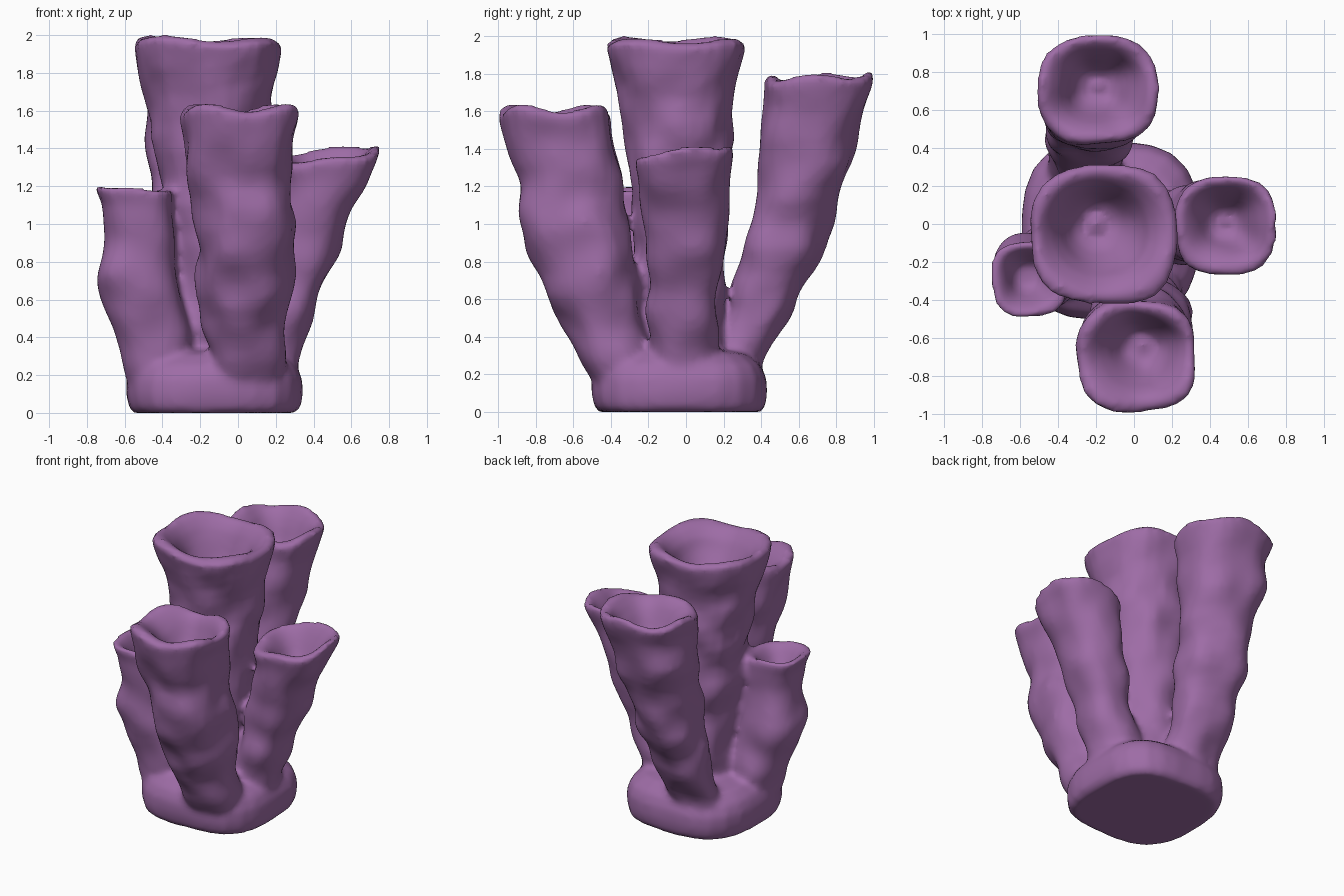
import bpy, bmesh, math
from mathutils import Vector, noise

SIDES = 28
bm = bmesh.new()


def ring(cx, cy, rx, ry, zfun, power=2.0, lump=0.0):
    """One closed loop of vertices, slightly squared and lumpy."""
    out = []
    for i in range(SIDES):
        a = 2 * math.pi * i / SIDES
        c, s = math.cos(a), math.sin(a)
        k = (abs(c) ** power + abs(s) ** power) ** (-1 / power)
        z = zfun(c, s)
        p = Vector((cx + rx * k * c, cy + ry * k * s, z))
        d = noise.noise(p * 5.0 + Vector((3.1, 7.7, 1.3))) * lump
        out.append(bm.verts.new(p + Vector((c, s, 0)) * d))
    return out


def skin(rings, last_centre):
    """Join loops, cap the bottom flat and close the end on a point."""
    for a, b in zip(rings, rings[1:]):
        for i in range(SIDES):
            j = (i + 1) % SIDES
            bm.faces.new((a[i], a[j], b[j], b[i]))
    bm.faces.new(rings[0][::-1])
    tip = bm.verts.new(last_centre)
    e = rings[-1]
    for i in range(SIDES):
        bm.faces.new((e[i], e[(i + 1) % SIDES], tip))


def spline(keys, z):
    """Smooth interpolation of (z, x, y, rx, ry) stations."""
    n = len(keys)
    i = max(k for k in range(n - 1) if keys[k][0] <= z or k == 0)
    p = [keys[max(0, min(n - 1, i + o))] for o in (-1, 0, 1, 2)]
    t = (z - p[1][0]) / (p[2][0] - p[1][0])
    return [0.5 * (2 * b + (c - a) * t + (2 * a - 5 * b + 4 * c - d) * t * t
                   + (3 * b - a - 3 * c + d) * t ** 3)
            for a, b, c, d in list(zip(*p))[1:]]


def tube(keys, tilt=(0, 0), wave=0.02, phase=0.0, hole=(0, 0), lump=0.05):
    """Leaning tube with a wavy thick rim and a funnel-shaped mouth."""
    z0, z1 = keys[0][0], keys[-1][0]
    rings, steps = [], 26

    def rim_z(q, dz, amount):
        return lambda c, s: dz + amount * (
            q * (tilt[0] * c + tilt[1] * s) + wave * math.cos(4 * math.atan2(s, c) + phase))

    for k in range(steps + 1):
        f = k / steps
        z = z0 + (z1 - z0) * f
        x, y, rx, ry = spline(keys, z)
        rings.append(ring(x, y, rx, ry, rim_z(1, z, f ** 6), 2.0 + 0.8 * f, lump * (1 - 0.6 * f ** 6)))
    x, y, rx, ry = keys[-1][1:]
    # rim edge, then funnel wall down to the floor, depth in proportion to width
    for q, dz in ((0.9, 0.07), (0.78, 0.0), (0.66, -0.13), (0.55, -0.32), (0.45, -0.52), (0.34, -0.7), (0.18, -0.82)):
        h = 1 - q
        rings.append(ring(x + hole[0] * h, y + hole[1] * h, rx * q, ry * q, rim_z(q, z1 + dz * rx, q), 2.4, 0.02))
    skin(rings, (x + hole[0], y + hole[1], z1 - 0.72 * rx))


# holdfast base, a rounded square
base = [ring(-0.125, -0.035, r, r, lambda c, s, z=z: z, 3.1, 0.01)
        for r, z in ((0.43, 0), (0.455, 0.03), (0.468, 0.1), (0.465, 0.18), (0.435, 0.25), (0.36, 0.31), (0.2, 0.34))]
skin(base, (-0.125, -0.035, 0.34))

# tall centre tube
tube([(0.1, -0.12, -0.03, 0.21, 0.21), (0.7, -0.13, -0.03, 0.22, 0.23),
      (1.3, -0.14, -0.035, 0.28, 0.265), (1.7, -0.15, -0.05, 0.335, 0.295),
      (1.9, -0.155, -0.055, 0.38, 0.355), (1.96, -0.155, -0.055, 0.388, 0.37)],
     (-0.01, 0), 0.015, 2.6, (-0.05, 0.06), 0.05)
# front tube
tube([(0.1, 0.05, -0.29, 0.2, 0.17), (0.5, 0.04, -0.455, 0.215, 0.235), (0.75, 0.035, -0.525, 0.25, 0.26),
      (1.02, 0.05, -0.60, 0.26, 0.285), (1.25, 0.01, -0.625, 0.275, 0.278),
      (1.45, 0.01, -0.67, 0.29, 0.285), (1.6, 0.015, -0.70, 0.315, 0.298)],
     (0, 0), 0.025, 2.6, (0.04, 0.07), 0.05)
# back tube
tube([(0.1, -0.25, 0.24, 0.19, 0.14), (0.35, -0.25, 0.31, 0.2, 0.145), (0.55, -0.25, 0.405, 0.21, 0.175),
      (0.8, -0.245, 0.48, 0.225, 0.205), (1.1, -0.23, 0.575, 0.24, 0.23), (1.35, -0.22, 0.635, 0.26, 0.25),
      (1.6, -0.2, 0.675, 0.285, 0.265), (1.77, -0.19, 0.71, 0.32, 0.288)],
     (0, 0.01), 0.02, 0.5, (0.0, 0.02), 0.05)
# right tube
tube([(0.1, 0.13, -0.01, 0.18, 0.18), (0.4, 0.185, -0.01, 0.175, 0.19), (0.75, 0.31, -0.01, 0.19, 0.2),
      (1.05, 0.385, -0.01, 0.2, 0.225), (1.25, 0.46, -0.01, 0.24, 0.245), (1.36, 0.485, -0.01, 0.272, 0.262)],
     (0.035, 0.035), 0.01, 0.0, (-0.01, 0.03), 0.04)
# small left tube
tube([(0.1, -0.40, -0.19, 0.17, 0.19), (0.4, -0.45, -0.22, 0.19, 0.2), (0.7, -0.53, -0.26, 0.22, 0.2),
      (0.92, -0.51, -0.28, 0.18, 0.185), (1.1, -0.54, -0.285, 0.185, 0.19), (1.18, -0.555, -0.29, 0.205, 0.205)],
     (-0.015, 0), 0.005, 0.0, (0.0, 0.02), 0.03)

bmesh.ops.recalc_face_normals(bm, faces=bm.faces)
mesh = bpy.data.meshes.new("tube_sponge")
bm.to_mesh(mesh)
bm.free()
sponge = bpy.data.objects.new("tube_sponge", mesh)
bpy.context.collection.objects.link(sponge)

# single purple colour
purple = bpy.data.materials.new("sponge purple")
purple.diffuse_color = (0.34, 0.15, 0.38, 1)
mesh.materials.append(purple)

# fuse the tubes and base into one soft skin
fuse = sponge.modifiers.new("fuse", 'REMESH')
fuse.mode = 'VOXEL'
fuse.voxel_size = 0.022
fuse.use_smooth_shade = True
soften = sponge.modifiers.new("soften", 'SMOOTH')
soften.factor = 0.5
soften.iterations = 6
